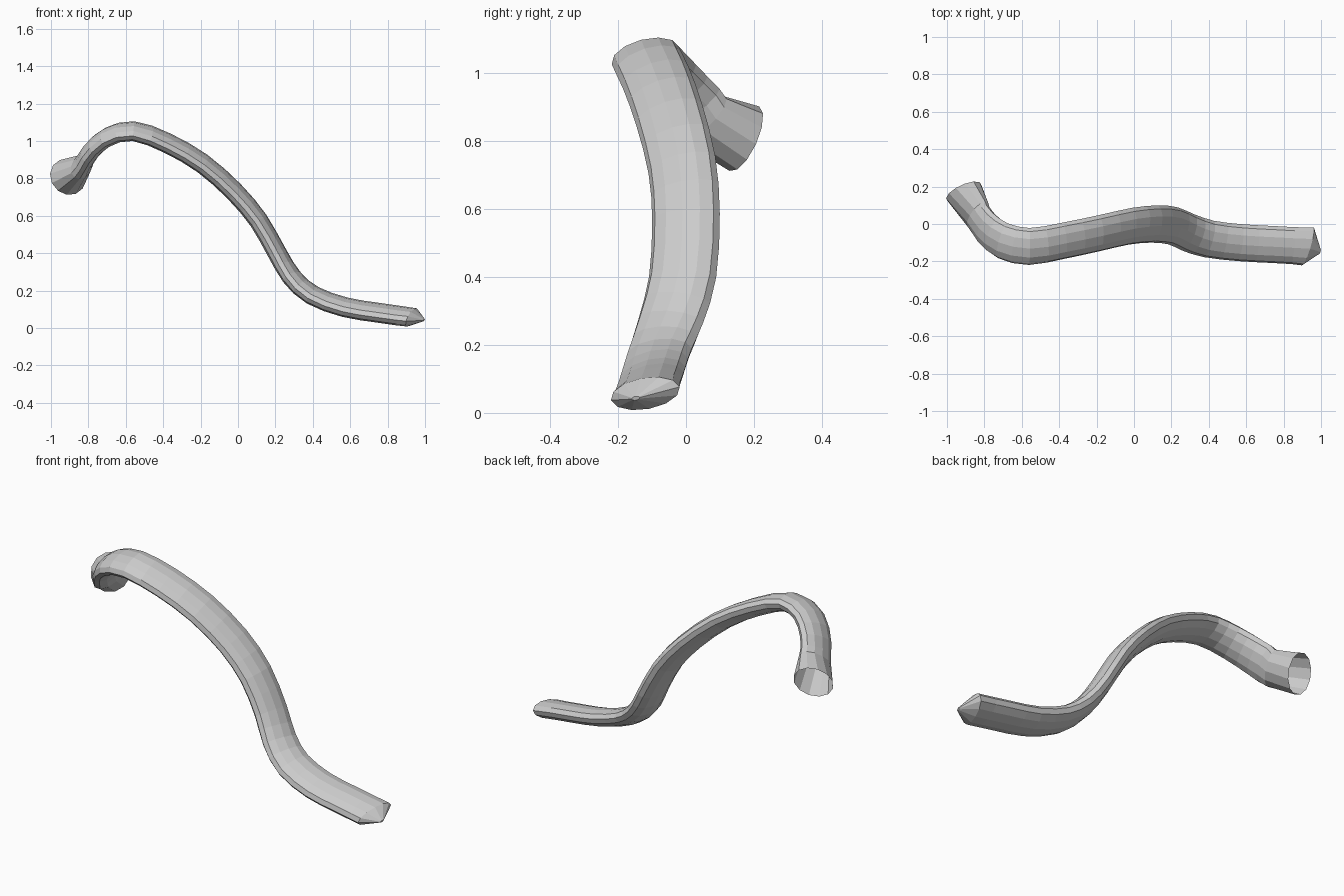
import bpy, bmesh, math
from mathutils import Vector

if "Cube" in bpy.data.objects:
    bpy.data.objects.remove(bpy.data.objects["Cube"])

SIDES = 12
# Centre line from the pointed end to the neck of the open end
path = [Vector(p) for p in [
    (0.93, -0.12, 0.057), (0.75, -0.11, 0.082), (0.57, -0.10, 0.112),
    (0.40, -0.08, 0.175), (0.29, -0.045, 0.27), (0.21, -0.01, 0.40),
    (0.11, 0.0, 0.575), (-0.02, -0.012, 0.73), (-0.19, -0.05, 0.88),
    (-0.38, -0.09, 0.99), (-0.56, -0.12, 1.053), (-0.70, -0.09, 1.02),
    (-0.79, -0.02, 0.94), (-0.835, 0.05, 0.865)]]

def catmull(a, b, c, d, t):
    return 0.5 * (2 * b + (c - a) * t + (2 * a - 5 * b + 4 * c - d) * t * t
                  + (3 * b - a - 3 * c + d) * t ** 3)

# Two rings per path span
pts = []
for i in range(len(path) - 1):
    q = [path[max(0, min(len(path) - 1, i + k))] for k in (-1, 0, 1, 2)]
    pts += [catmull(*q, t) for t in (0, 0.5)]
pts.append(path[-1])

# Each ring: centre, direction, half width, half thickness
rings = []
for i, p in enumerate(pts):
    d = pts[min(i + 1, len(pts) - 1)] - pts[max(i - 1, 0)]
    rings.append((p, d.normalized(), 0.102, 0.048))
rings[0] = (pts[0], Vector((-1, 0.25, 0.33)).normalized(), 0.108, 0.048)
rings[-1] = (pts[-1], Vector((-0.45, 0.7, -0.52)).normalized(), 0.1, 0.055)
# Pointed tip and flared open mouth
rings.insert(0, (Vector((0.995, -0.148, 0.043)), Vector((-1, 0.25, 0.33)).normalized(), 0.012, 0.006))
rings.append((Vector((-0.91, 0.172, 0.808)), Vector((-0.37, 0.85, -0.37)).normalized(), 0.106, 0.101))

# Sweep the flattened section along the rings
bm = bmesh.new()
loops = []
hint = Vector((0.1, 1, 0.25))
for c, d, w, h in rings:
    s = (hint - d * hint.dot(d)).normalized()
    n = d.cross(s)
    loops.append([bm.verts.new(c + s * w * math.cos(a) + n * h * math.sin(a))
                  for a in (2 * math.pi * k / SIDES for k in range(SIDES))])
for r0, r1 in zip(loops, loops[1:]):
    for k in range(SIDES):
        j = (k + 1) % SIDES
        bm.faces.new((r0[k], r0[j], r1[j], r1[k]))
bm.faces.new(loops[0][::-1])
bmesh.ops.recalc_face_normals(bm, faces=bm.faces)

mesh = bpy.data.meshes.new("curved_tube")
bm.to_mesh(mesh)
bm.free()
tube = bpy.data.objects.new("curved_tube", mesh)
bpy.context.collection.objects.link(tube)
